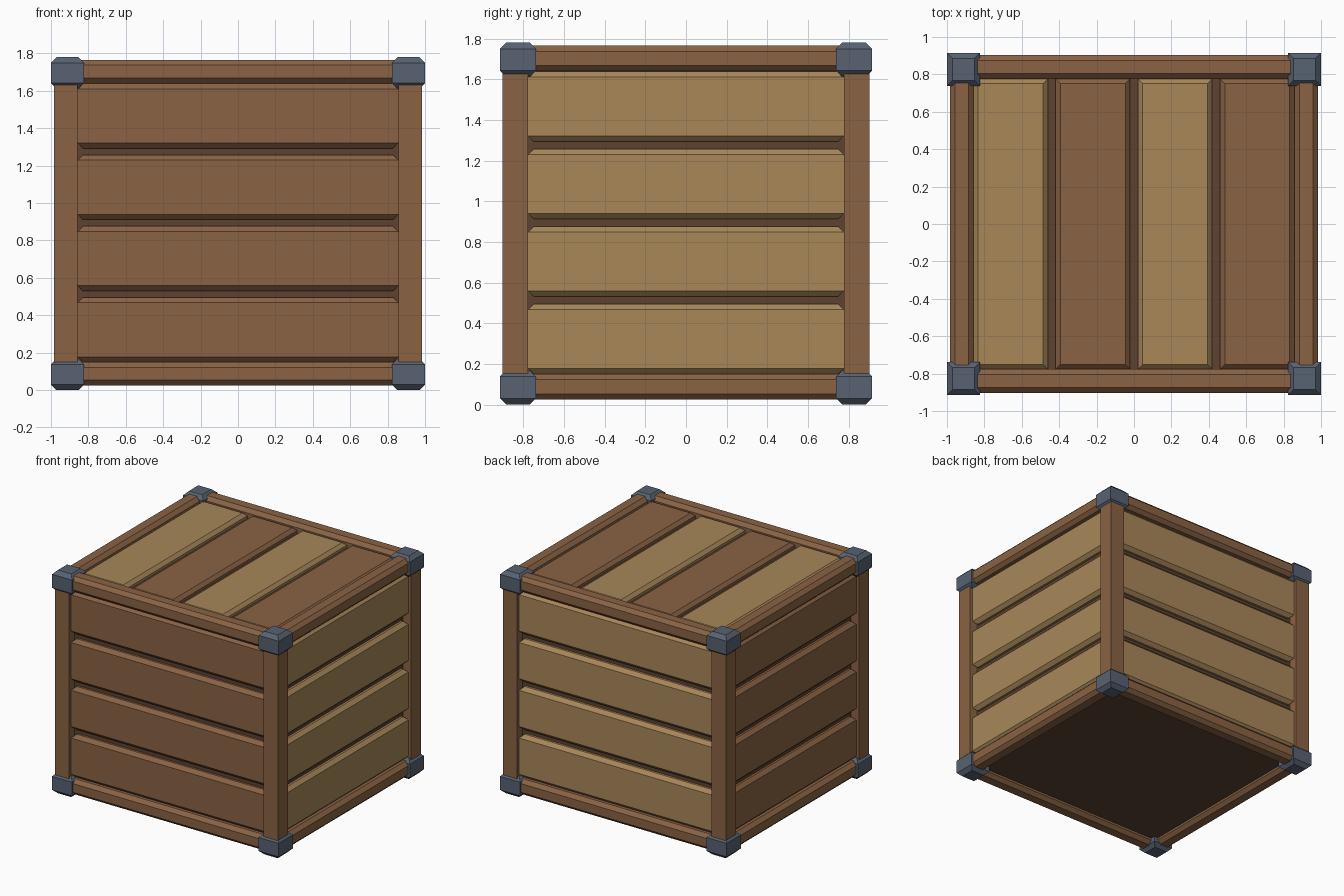
import bpy, bmesh
from mathutils import Vector

if "Cube" in bpy.data.objects:
    bpy.data.objects.remove(bpy.data.objects["Cube"])


def material(name, hex_code):
    def lin(c):
        return c / 12.92 if c <= 0.04045 else ((c + 0.055) / 1.055) ** 2.4
    m = bpy.data.materials.new(name)
    rgb = [lin(int(hex_code[i:i + 2], 16) / 255) for i in (0, 2, 4)]
    m.diffuse_color = (*rgb, 1)
    m.use_nodes = True
    m.node_tree.nodes["Principled BSDF"].inputs["Base Color"].default_value = m.diffuse_color
    return m


BROWN = material("brown wood", "8A6344")
TAN = material("light wood", "A88759")
DARK = material("dark inner wood", "5C4230")
STEEL = material("blue grey metal", "586272")


def block(name, lo, hi, mat, inset=0.028):
    """Box whose top and bottom edges are chamfered all the way round."""
    lo, hi = Vector(lo), Vector(hi)
    bm = bmesh.new()
    levels = [(lo.z, inset), (lo.z + inset, 0), (hi.z - inset, 0), (hi.z, inset)]
    if inset == 0:
        levels = [(lo.z, 0), (hi.z, 0)]
    rings = []
    for z, i in levels:
        rings.append([bm.verts.new(p) for p in (
            (lo.x + i, lo.y + i, z), (hi.x - i, lo.y + i, z),
            (hi.x - i, hi.y - i, z), (lo.x + i, hi.y - i, z))])
    bm.faces.new(rings[0][::-1])
    bm.faces.new(rings[-1])
    for a, b in zip(rings, rings[1:]):
        for k in range(4):
            n = (k + 1) % 4
            bm.faces.new((a[k], a[n], b[n], b[k]))
    mesh = bpy.data.meshes.new(name)
    bm.to_mesh(mesh)
    bm.free()
    mesh.materials.append(mat)
    ob = bpy.data.objects.new(name, mesh)
    bpy.context.collection.objects.link(ob)
    return ob


def span(sign, inner, outer):
    """Ordered range between inner and outer on one side of an axis."""
    return sorted((sign * inner, sign * outer))


XO, XI = 0.985, 0.858      # frame outer and inner faces across
YO, YI = 0.903, 0.776      # frame outer and inner faces in depth
ZB, ZT = (0.025, 0.15), (1.64, 1.765)   # bottom and top rails

# Dark inner box showing in the grooves and underneath
block("inner_box", (-0.915, -0.833, 0.07), (0.915, 0.833, 1.695), DARK, 0)

# Corner posts and metal corner caps
for sx, xn in ((-1, "left"), (1, "right")):
    for sy, yn in ((-1, "front"), (1, "back")):
        x, y = span(sx, XI, XO), span(sy, YI, YO)
        block(f"{yn}_{xn}_post", (x[0], y[0], 0.06), (x[1], y[1], 1.72), BROWN)
        x, y = span(sx, 0.823, 1.0), span(sy, 0.738, 0.915)
        for zn, z in (("bottom", (0, 0.168)), ("top", (1.612, 1.78))):
            block(f"{zn}_{yn}_{xn}_corner_cap", (x[0], y[0], z[0]),
                  (x[1], y[1], z[1]), STEEL, 0.03)

# Horizontal rails round the top and bottom
for zn, z in (("bottom", ZB), ("top", ZT)):
    for s, n in ((-1, "front"), (1, "back")):
        y = span(s, YI, YO)
        block(f"{zn}_{n}_rail", (-0.9, y[0], z[0]), (0.9, y[1], z[1]), BROWN)
    for s, n in ((-1, "left"), (1, "right")):
        x = span(s, XI, XO)
        block(f"{zn}_{n}_rail", (x[0], -0.82, z[0]), (x[1], 0.82, z[1]), BROWN)

# Four boards on each side wall
for i in range(4):
    z0 = 0.15 + i * 0.381
    z1 = z0 + 0.345
    for s, n, m in ((-1, "front", BROWN), (1, "back", TAN)):
        y = span(s, 0.79, 0.878)
        block(f"{n}_board_{i + 1}", (-XI, y[0], z0), (XI, y[1], z1), m)
    for s, n, m in ((-1, "left", BROWN), (1, "right", TAN)):
        x = span(s, 0.87, 0.96)
        block(f"{n}_board_{i + 1}", (x[0], -YI, z0), (x[1], YI, z1), m)

# Lid boards in alternating colours
for i in range(4):
    x0 = -XI + i * 0.4395
    block(f"lid_board_{i + 1}", (x0, -YI, 1.65), (x0 + 0.397, YI, 1.74),
          BROWN if i % 2 else TAN, 0.025)
